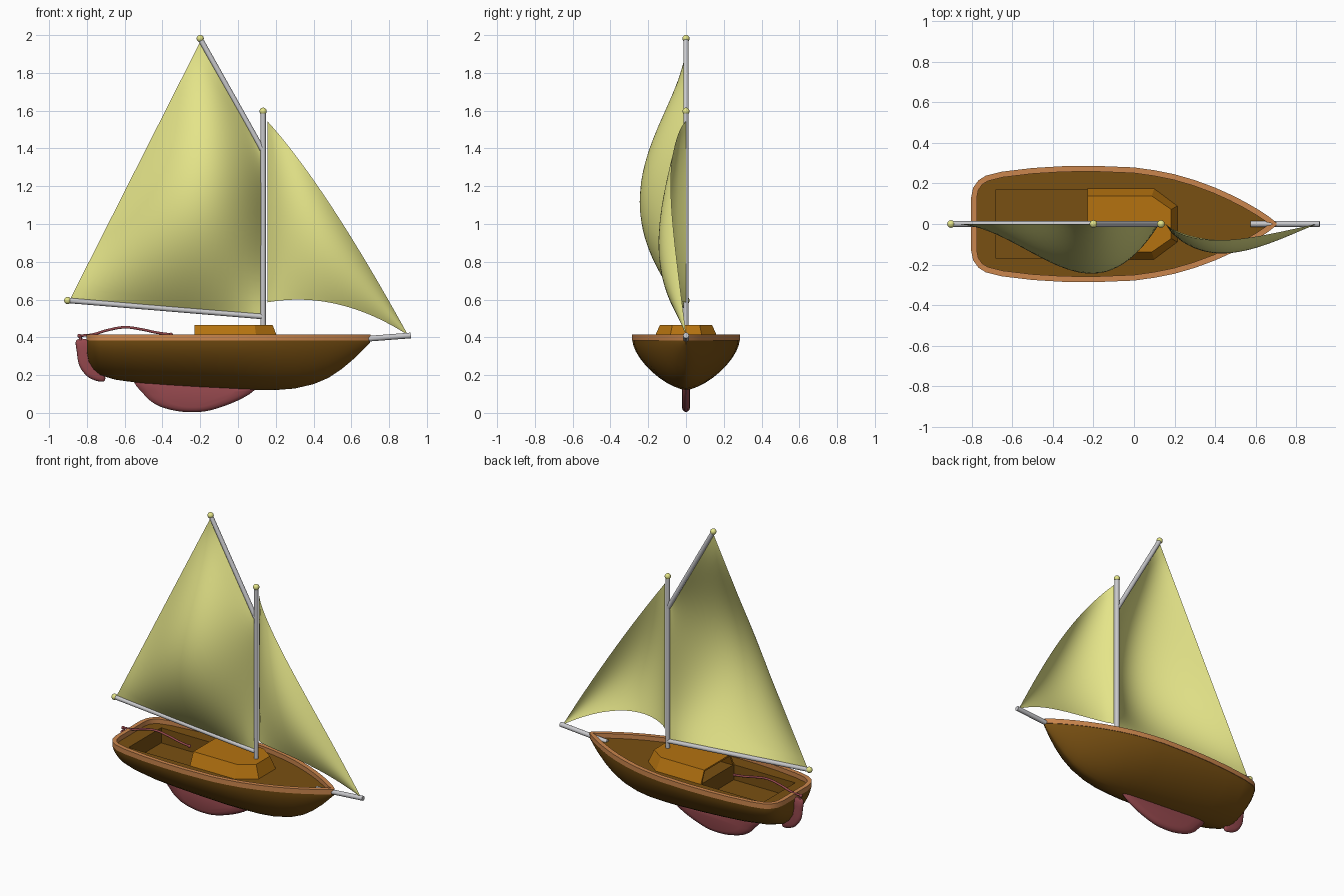
import bpy, bmesh, math
from mathutils import Vector

if "Cube" in bpy.data.objects:
    bpy.data.objects.remove(bpy.data.objects["Cube"])


def material(name, rgb):
    m = bpy.data.materials.new(name)
    m.diffuse_color = (*rgb, 1)
    m.use_nodes = True
    m.node_tree.nodes["Principled BSDF"].inputs["Base Color"].default_value = m.diffuse_color
    return m


HULL = material("dark wood", (0.19, 0.08, 0.006))
CABIN = material("golden wood", (0.46, 0.17, 0.005))
TRIM = material("orange wood", (0.60, 0.24, 0.075))
SAIL = material("pale yellow cloth", (0.78, 0.78, 0.25))
SPAR = material("grey metal", (0.58, 0.58, 0.60))
RED = material("dull red", (0.30, 0.065, 0.075))


def make(name, bm, mat, angle=40):
    bmesh.ops.recalc_face_normals(bm, faces=bm.faces)
    me = bpy.data.meshes.new(name)
    bm.to_mesh(me)
    bm.free()
    me.materials.append(mat)
    ob = bpy.data.objects.new(name, me)
    bpy.context.collection.objects.link(ob)
    smooth(ob, angle)
    return ob


def activate(ob):
    bpy.ops.object.select_all(action='DESELECT')
    ob.select_set(True)
    bpy.context.view_layer.objects.active = ob


def smooth(ob, angle=40):
    activate(ob)
    bpy.ops.object.shade_smooth_by_angle(angle=math.radians(angle))


def loft(rings, closed=True, caps=True):
    """Bridge equal rings of points with quads."""
    bm = bmesh.new()
    vs = [[bm.verts.new(p) for p in r] for r in rings]
    n = len(vs[0])
    for a, b in zip(vs, vs[1:]):
        for i in range(n if closed else n - 1):
            j = (i + 1) % n
            bm.faces.new((a[i], a[j], b[j], b[i]))
    if caps:
        bm.faces.new(vs[0])
        bm.faces.new(vs[-1])
    return bm


def spar(name, a, b, r, mat=SPAR):
    a, b = Vector(a), Vector(b)
    bm = bmesh.new()
    bmesh.ops.create_cone(bm, cap_ends=True, segments=20, radius1=r, radius2=r, depth=(b - a).length)
    q = (b - a).to_track_quat('Z', 'Y')
    for v in bm.verts:
        v.co = q @ v.co + (a + b) / 2
    return make(name, bm, mat)


def knob(name, p, r, mat=SAIL):
    bm = bmesh.new()
    bmesh.ops.create_uvsphere(bm, u_segments=20, v_segments=12, radius=r)
    bmesh.ops.translate(bm, verts=bm.verts, vec=p)
    return make(name, bm, mat, 180)


def cut(ob, cutter):
    m = ob.modifiers.new("cut", 'BOOLEAN')
    m.operation, m.solver, m.object = 'DIFFERENCE', 'EXACT', cutter
    activate(ob)
    bpy.ops.object.modifier_apply(modifier=m.name)
    bpy.data.objects.remove(cutter)


# Hull: stations of x, half width, keel height
DECK = 0.385
stations = [(-.80, .13, .32), (-.79, .178, .27), (-.765, .213, .23), (-.73, .235, .2),
            (-.65, .255, .176), (-.5, .273, .155), (-.35, .282, .144), (-.2, .284, .135),
            (0, .276, .125), (.1, .262, .122), (.2, .242, .121), (.3, .213, .129),
            (.4, .176, .152), (.48, .14, .186), (.55, .104, .233), (.62, .063, .292),
            (.67, .029, .342), (.70, .004, .372)]
N, P = 20, 1.25
rings = []
for x, w, zb in stations:
    ring = []
    for i in range(N + 1):
        a = math.pi * i / N
        c, s = math.cos(a), max(0, math.sin(a))
        ring.append((x, w * math.copysign(abs(c) ** P, c), DECK - (DECK - zb) * s ** P))
    rings.append(ring)
hull = make("hull", loft(rings), HULL)

# Cockpit well
bm = bmesh.new()
bmesh.ops.create_cube(bm, size=1)
for v in bm.verts:
    v.co = (-.455 + v.co.x * .45, v.co.y * .34, .38 + v.co.z * .19)
cut(hull, make("cockpit_cutter", bm, HULL))
smooth(hull)

# Gunwale rail following the deck outline
side = [Vector((x, w)) for x, w, _ in stations]
outline = side + [Vector((p.x, -p.y)) for p in reversed(side)]
outer, inner = [], []
for i, p in enumerate(outline):
    d = (outline[(i + 1) % len(outline)] - outline[i - 1]).normalized()
    n = Vector((-d.y, d.x))
    sign = 1 if p.y > 0 else -1
    outer.append(p + n * .003)
    q = p - n * .025
    q.y = sign * max(.002, sign * q.y)
    inner.append(q)
rail = [[(o.x, o.y, .383), (o.x, o.y, .415), (q.x, q.y, .415), (q.x, q.y, .383)]
        for o, q in zip(outer, inner)]
make("gunwale", loft(rail + rail[:1], caps=False), TRIM)

# Cabin: sloped shell open to the cockpit, with portholes
low = [(-.23, .177), (.1, .177), (.217, .09)]
high = [(-.23, .138), (.088, .138), (.183, .072)]
both = lambda pts, z: [(x, y, z) for x, y in pts] + [(x, -y, z) for x, y in reversed(pts)]
bm = loft([both(low, .378), both(high, .466)], closed=False, caps=False)
bm.verts.ensure_lookup_table()
bm.faces.new(bm.verts[6:12])
cabin = make("cabin", bm, CABIN, 20)
m = cabin.modifiers.new("shell", 'SOLIDIFY')
m.thickness, m.offset = .012, -1
activate(cabin)
bpy.ops.object.modifier_apply(modifier=m.name)
cut(cabin, spar("porthole_cutter", (-.017, -.3, .423), (-.017, .3, .423), .014))
smooth(cabin, 20)

# Spars and their knobs
spar("mast", (.133, 0, .385), (.133, 0, 1.595), .014)
spar("gaff", (.128, 0, 1.395), (-.2, 0, 1.98), .014)
spar("boom", (.128, 0, .51), (-.9, 0, .595), .014)
spar("bowsprit", (.575, 0, .384), (.915, 0, .41), .015)
knob("mast_knob", (.133, 0, 1.597), .019)
knob("gaff_knob", (-.2, 0, 1.982), .019)
knob("boom_knob", (-.902, 0, .595), .019)


# Sails: billowing grids
def sail(name, f, n=24):
    grid = [[f(i / n, j / n) for j in range(n + 1)] for i in range(n + 1)]
    bm = loft(grid, closed=False, caps=False)
    bmesh.ops.remove_doubles(bm, verts=bm.verts, dist=1e-5)
    make(name, bm, SAIL, 180)


def mainsail(u, v):
    foot = Vector((.125, 0, .515)).lerp(Vector((-.89, 0, .6)), u)
    head = Vector((.125, 0, 1.395)).lerp(Vector((-.2, 0, 1.965)), u)
    p = foot.lerp(head, v)
    p.y = -.245 * 16 * u * (1 - u) * v * (1 - v)
    return p


def bezier(a, b, c, t):
    return Vector(a).lerp(Vector(b), t).lerp(Vector(b).lerp(Vector(c), t), t)


def jib(t, s):
    foot = bezier((.155, 0, .585), (.527, 0, .652), (.9, 0, .412), t)
    luff = bezier((.155, 0, 1.545), (.46, 0, 1.21), (.9, 0, .412), t)
    p = foot.lerp(luff, s)
    p.y = -.145 * math.sin(math.pi * t ** .75) * (.55 + 1.8 * s * (1 - s))
    return p


sail("mainsail", mainsail)
sail("jib", jib)


# Keel and rudder: rounded fins swelling from a side outline
def fin(name, pts, half):
    n = 6 * len(pts)
    k = len(pts)
    loop = []
    for i in range(n):  # smooth the outline (Catmull-Rom)
        j, t = i // 6, (i % 6) / 6
        a, b, c, d = (Vector(pts[(j + o) % k]) for o in (-1, 0, 1, 2))
        loop.append(.5 * (2 * b + (c - a) * t + (2 * a - 5 * b + 4 * c - d) * t * t
                          + (3 * b - a - 3 * c + d) * t ** 3))
    mid = sum(loop, Vector((0, 0))) / n
    rings = []
    for a in (-75, -50, -25, 0, 25, 50, 75):
        r = math.radians(a)
        s = .55 + .45 * math.cos(r)
        rings.append([(mid.x + (p.x - mid.x) * s, half * math.sin(r), mid.y + (p.y - mid.y) * s)
                      for p in loop])
    make(name, loft(rings), RED, 60)


fin("keel", [(-.53, .18), (-.5, .1), (-.43, .042), (-.34, .013), (-.25, .004), (-.15, .013),
             (-.02, .057), (.075, .11), (.07, .14), (-.2, .165)], .023)
fin("rudder", [(-.855, .385), (-.853, .32), (-.84, .25), (-.80, .195), (-.75, .17), (-.71, .167),
               (-.706, .195), (-.75, .225), (-.785, .28), (-.79, .38)], .015)

# Tiller: thin curved bar with rudder post
path = [(-.84, .408), (-.77, .415), (-.69, .438), (-.6, .453), (-.51, .442), (-.43, .425), (-.355, .415)]
cu = bpy.data.curves.new("tiller", 'CURVE')
cu.dimensions, cu.bevel_depth, cu.bevel_resolution, cu.use_fill_caps = '3D', .007, 3, True
sp = cu.splines.new('BEZIER')
sp.bezier_points.add(len(path) - 1)
for b, (x, z) in zip(sp.bezier_points, path):
    b.co = (x, 0, z)
    b.handle_left_type = b.handle_right_type = 'AUTO'
cu.materials.append(RED)
bpy.context.collection.objects.link(bpy.data.objects.new("tiller", cu))
spar("rudder_post", (-.835, 0, .36), (-.835, 0, .41), .008, RED)
knob("tiller_knob", (-.355, 0, .415), .01, RED)
knob("rudder_post_knob", (-.84, 0, .408), .011, RED)
